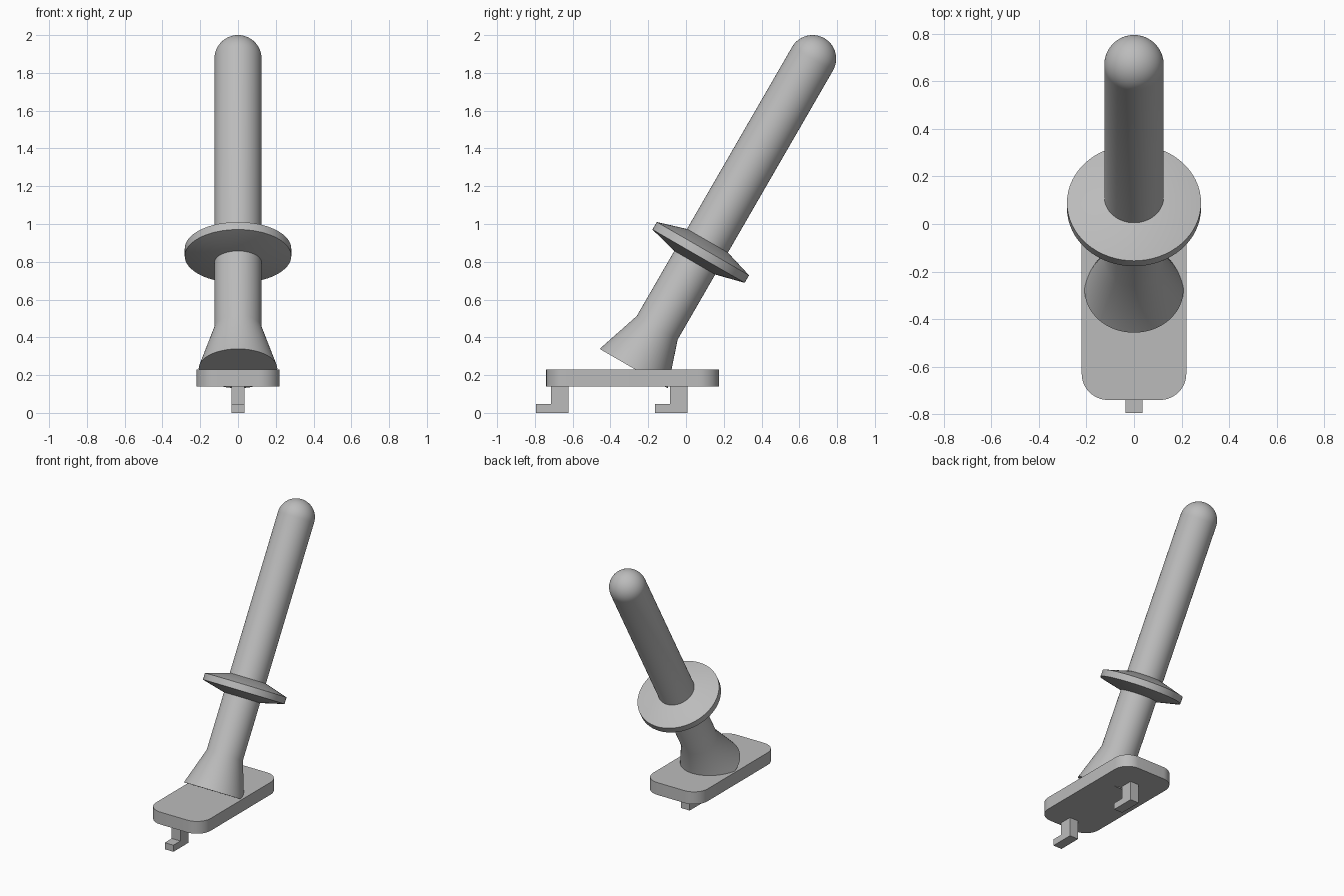
import bpy, bmesh
from math import pi, sin, cos, radians
from mathutils import Matrix, Vector

cube = bpy.data.objects.get("Cube")
if cube:
    bpy.data.objects.remove(cube, do_unlink=True)

grey = bpy.data.materials.new("plain grey")
grey.use_nodes = True
colour = (0.5, 0.5, 0.5, 1)
grey.diffuse_color = colour
grey.node_tree.nodes["Principled BSDF"].inputs["Base Color"].default_value = colour

# Tilted axis frame, with its origin at the centre of the rounded tip
TIP = Vector((0, 0.67, 1.875))
FRAME = Matrix.Translation(TIP) @ Matrix.Rotation(radians(-30), 4, 'X')
R = 0.125


def finish(name, bm, smooth=True):
    bmesh.ops.recalc_face_normals(bm, faces=bm.faces)
    mesh = bpy.data.meshes.new(name)
    bm.to_mesh(mesh)
    bm.free()
    mesh.materials.append(grey)
    obj = bpy.data.objects.new(name, mesh)
    bpy.context.collection.objects.link(obj)
    if smooth:
        bpy.ops.object.select_all(action='DESELECT')
        obj.select_set(True)
        bpy.context.view_layer.objects.active = obj
        bpy.ops.object.shade_smooth_by_angle(angle=radians(30))
    return obj


def lathe(name, profile, closed=False, steps=64):
    """Turn a (radius, height) profile around the tilted axis."""
    bm = bmesh.new()
    verts = [bm.verts.new((r, 0, z)) for r, z in profile]
    edges = [bm.edges.new(pair) for pair in zip(verts, verts[1:])]
    if closed:
        edges.append(bm.edges.new((verts[-1], verts[0])))
    bmesh.ops.spin(bm, geom=verts + edges, cent=(0, 0, 0), axis=(0, 0, 1),
                   angle=2 * pi, steps=steps, use_merge=True)
    bmesh.ops.remove_doubles(bm, verts=bm.verts, dist=1e-5)
    bm.transform(FRAME)
    return finish(name, bm)


def prism(name, outline, direction, smooth=False):
    """Extrude a flat outline along a direction."""
    bm = bmesh.new()
    face = bm.faces.new([bm.verts.new(p) for p in outline])
    out = bmesh.ops.extrude_face_region(bm, geom=[face], use_keep_orig=True)
    moved = [v for v in out["geom"] if isinstance(v, bmesh.types.BMVert)]
    bmesh.ops.translate(bm, verts=moved, vec=direction)
    return finish(name, bm, smooth)


# Shaft: flared foot, straight bar and domed tip
dome = [(R * cos(a), R * sin(a)) for a in (i * pi / 32 for i in range(16))]
lathe("shaft", [(0, -1.894), (0.208, -1.894), (R, -1.645)] + dome + [(0, R)])

# Collar: bevelled disc around the shaft
lathe("collar", [(0.1, -1.247), (R, -1.247), (0.282, -1.207),
                 (0.282, -1.161), (R, -1.113), (0.1, -1.113)], closed=True)

# Base plate with rounded corners
CORNER = 0.11
outline = []
for quarter, (x, y) in enumerate(((0.22, 0.175), (-0.22, 0.175),
                                  (-0.22, -0.74), (0.22, -0.74))):
    cx = x - CORNER if x > 0 else x + CORNER
    cy = y - CORNER if y > 0 else y + CORNER
    for i in range(13):
        a = (quarter + i / 12) * pi / 2
        outline.append((cx + CORNER * cos(a), cy + CORNER * sin(a), 0.14))
prism("base_plate", outline, (0, 0, 0.09), smooth=True)

# L-shaped hooks under the plate, toes to the front
HOOK = [(0, 0), (0.172, 0), (0.172, 0.145), (0.08, 0.145), (0.08, 0.048), (0, 0.048)]
for name, toe in (("front_hook", -0.795), ("back_hook", -0.165)):
    prism(name, [(-0.035, toe + y, z) for y, z in HOOK], (0.07, 0, 0))
